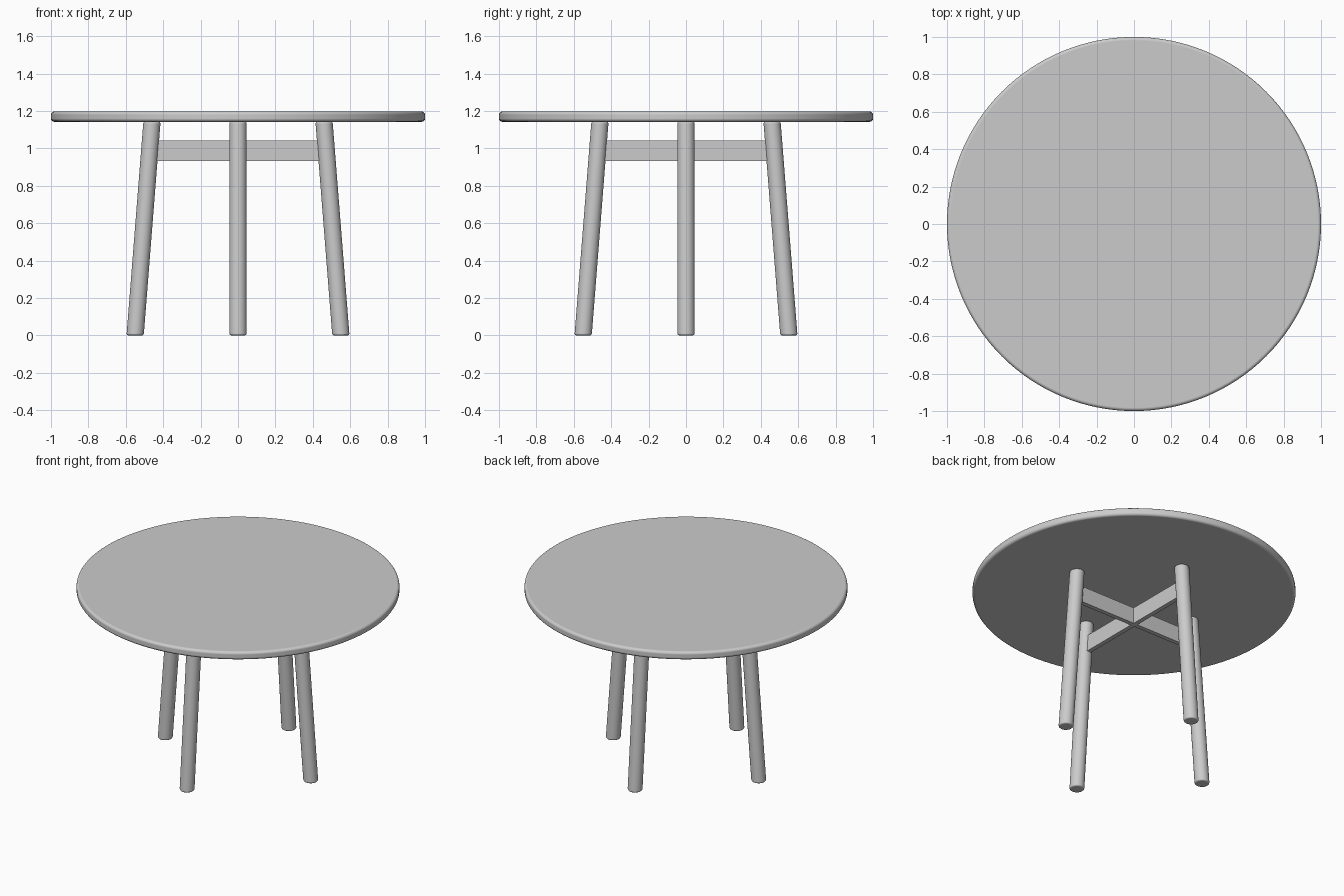
import bpy
import bmesh
from math import pi, cos, sin
from mathutils import Matrix

cube = bpy.data.objects.get("Cube")
if cube:
    bpy.data.objects.remove(cube, do_unlink=True)

GREY = (0.6, 0.6, 0.6, 1)
grey = bpy.data.materials.new("plain grey")
grey.use_nodes = True
grey.diffuse_color = GREY
grey.node_tree.nodes["Principled BSDF"].inputs["Base Color"].default_value = GREY


def finish(name, bm, bevel=0, segments=3):
    mesh = bpy.data.meshes.new(name)
    bm.to_mesh(mesh)
    bm.free()
    mesh.materials.append(grey)
    obj = bpy.data.objects.new(name, mesh)
    bpy.context.collection.objects.link(obj)
    bpy.ops.object.select_all(action="DESELECT")
    obj.select_set(True)
    bpy.context.view_layer.objects.active = obj
    bpy.ops.object.shade_smooth_by_angle(angle=pi / 6)
    if bevel:
        mod = obj.modifiers.new("rounded edges", "BEVEL")
        mod.width = bevel
        mod.segments = segments
        mod.limit_method = "ANGLE"
        mod.angle_limit = pi / 4
        mod.harden_normals = True
    return obj


def cylinder(radius, bottom, top, sides):
    bm = bmesh.new()
    bmesh.ops.create_cone(bm, cap_ends=True, segments=sides, radius1=radius,
                          radius2=radius, depth=top - bottom,
                          matrix=Matrix.Translation((0, 0, (bottom + top) / 2)))
    return bm


# Round top with softened rim
TOP_BOTTOM, TOP_HEIGHT = 1.142, 1.197
finish("table_top", cylinder(1, TOP_BOTTOM, TOP_HEIGHT, 128), 0.018, 4)

# Four splayed legs, with level feet
FOOT, HEAD = 0.55, 0.46
for i, side in enumerate(("left", "back", "right", "front")):
    angle = i * pi / 2
    bm = cylinder(0.046, 0, TOP_BOTTOM, 32)
    for v in bm.verts:
        reach = FOOT + (HEAD - FOOT) * v.co.z / TOP_BOTTOM
        v.co.x += reach * cos(angle)
        v.co.y += reach * sin(angle)
    finish(side + "_leg", bm, 0.01)

# Crossed rails joining opposite legs
for name, size in (("side_rail", (0.92, 0.03, 0.11)),
                   ("front_back_rail", (0.03, 0.92, 0.11))):
    bm = bmesh.new()
    bmesh.ops.create_cube(bm, size=1, matrix=Matrix.Translation((0, 0, 0.987))
                          @ Matrix.Diagonal((*size, 1)))
    finish(name, bm)
